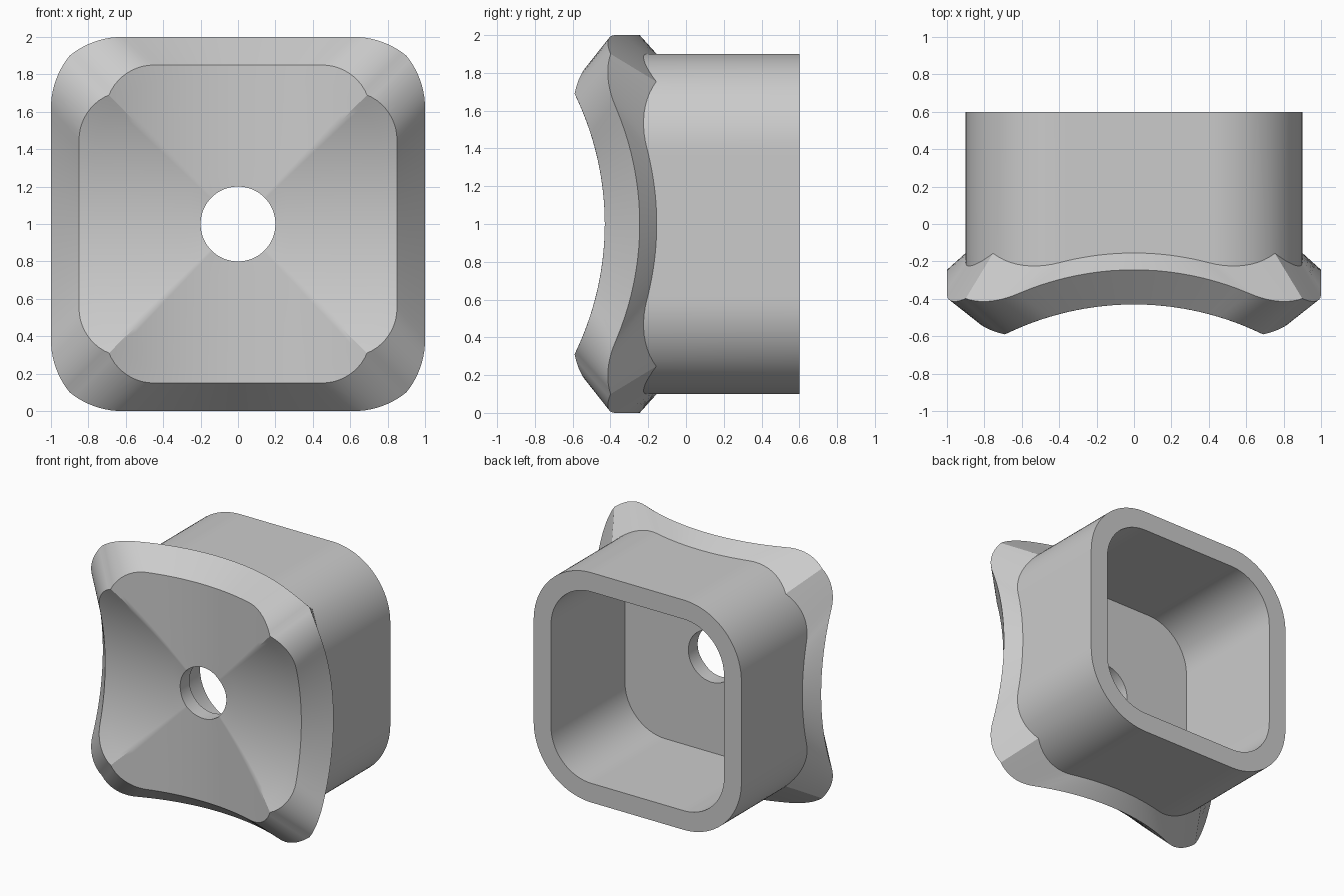
import bpy, bmesh
from math import sin, cos, radians, sqrt, hypot

cube = bpy.data.objects.get("Cube")
if cube:
    bpy.data.objects.remove(cube, do_unlink=True)

STEPS = 10          # samples on each straight run and on each corner arc
SADDLE_R = 1.57     # radius of the two crossed cylindrical hollows
FACE_Y = -0.43      # depth of the hollow at its centre
FLOOR_Y = -0.315    # bottom of the rear cavity
BACK_Y = 0.6
HOLE_R = 0.2


def saddle(x):
    return FACE_Y - SADDLE_R + sqrt(SADDLE_R ** 2 - x * x)


def outline(half, straight, radius, sweep):
    """Half of one side, from its middle to the corner diagonal, as (x, h)."""
    pts = [(straight * i / STEPS, half) for i in range(STEPS)]
    for i in range(STEPS + 1):
        a = radians(sweep) * i / STEPS
        pts.append((straight + radius * sin(a), half - radius + radius * cos(a)))
    d = (pts[-1][0] + pts[-1][1]) / 2
    pts[-1] = (d, d)
    return pts


def flat(pts, y):
    return [(x, y, h) for x, h in pts]


def saddled(pts, half, offset):
    """Follow the hollow, sloping back where the corner rounds inwards."""
    return [(x, saddle(x) + offset + 1.3 * (half - h), h) for x, h in pts]


# Outlines
lip = outline(0.85, 0.45, 0.26, 67.4)
rim = outline(1.0, 0.62, 0.442, 39.3)
body = outline(0.9, 0.4, 0.5, 45)
cavity = outline(0.75, 0.4, 0.35, 45)
hole = [(x * HOLE_R / hypot(x, h), h * HOLE_R / hypot(x, h)) for x, h in lip]

# Rings from the hole, over the face, flange and body, and back down the cavity
rings = []
for k in range(9):
    t = k / 8
    mix = [(a + (c - a) * t, b + (d - b) * t) for (a, b), (c, d) in zip(hole, lip)]
    rings.append([(x, saddle(x), h) for x, h in mix])
rings += [
    saddled(rim, 1.0, 0.185),
    saddled(body, 0.9, 0.275),
    flat(body, BACK_Y),
    flat(cavity, BACK_Y),
    flat(cavity, FLOOR_Y),
    flat(hole, FLOOR_Y),
]

bm = bmesh.new()


def full_ring(part):
    """Mirror the half side, then repeat it on all four sides."""
    side = [(-x, y, h) for x, y, h in reversed(part)] + part[1:-1]
    verts = []
    for turn in range(4):
        for x, y, h in side:
            for _ in range(turn):
                x, h = h, -x
            verts.append(bm.verts.new((x, y, h + 1)))
    return verts


loops = [full_ring(r) for r in rings]
count = len(loops[0])
for a, b in zip(loops, loops[1:] + loops[:1]):
    for i in range(count):
        j = (i + 1) % count
        bm.faces.new((a[i], a[j], b[j], b[i]))
bmesh.ops.recalc_face_normals(bm, faces=bm.faces)

mesh = bpy.data.meshes.new("flanged_socket")
bm.to_mesh(mesh)
bm.free()
socket = bpy.data.objects.new("flanged_socket", mesh)
bpy.context.collection.objects.link(socket)

# Single plain grey
grey = bpy.data.materials.new("light_grey")
grey.use_nodes = True
colour = (0.6, 0.6, 0.6, 1)
grey.diffuse_color = colour
grey.node_tree.nodes["Principled BSDF"].inputs["Base Color"].default_value = colour
mesh.materials.append(grey)

bpy.ops.object.select_all(action="DESELECT")
socket.select_set(True)
bpy.context.view_layer.objects.active = socket
bpy.ops.object.shade_smooth_by_angle(angle=radians(30))
